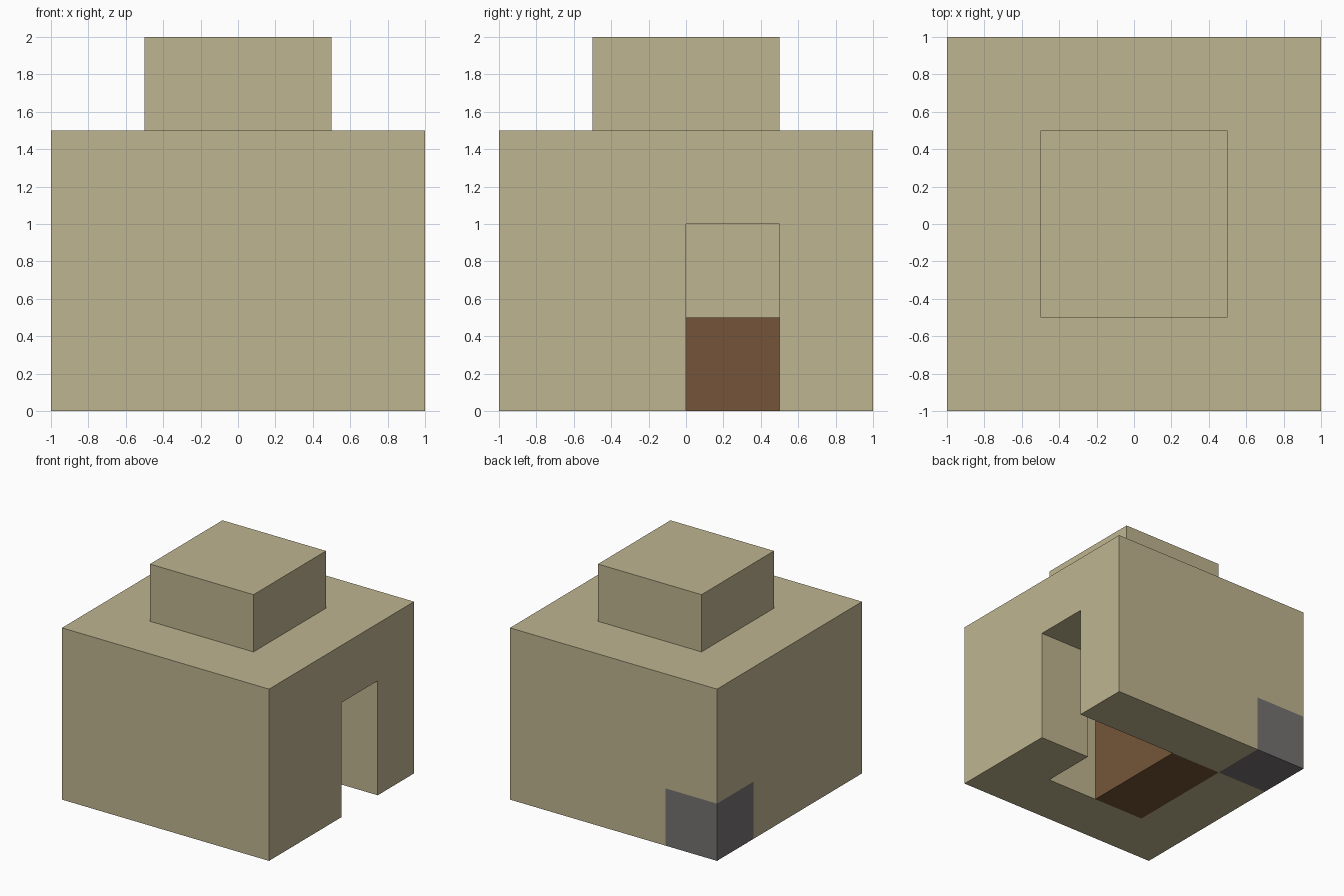
import bpy
import bmesh
from mathutils import Matrix, Vector

default = bpy.data.objects.get("Cube")
if default:
    bpy.data.objects.remove(default, do_unlink=True)


def make_material(name, rgb):
    mat = bpy.data.materials.new(name)
    mat.use_nodes = True
    color = (*rgb, 1.0)
    mat.diffuse_color = color
    mat.node_tree.nodes["Principled BSDF"].inputs["Base Color"].default_value = color
    return mat


def box(name, low, high, mat=None):
    """Axis-aligned box between two opposite corners."""
    low, high = Vector(low), Vector(high)
    bm = bmesh.new()
    bmesh.ops.create_cube(
        bm, size=1,
        matrix=Matrix.Translation((low + high) / 2) @ Matrix.Diagonal((*(high - low), 1)))
    mesh = bpy.data.meshes.new(name)
    bm.to_mesh(mesh)
    bm.free()
    obj = bpy.data.objects.new(name, mesh)
    bpy.context.scene.collection.objects.link(obj)
    if mat:
        mesh.materials.append(mat)
    return obj


def carve(target, name, low, high):
    """Cut a box out of the target and discard the cutter."""
    cutter = box(name, low, high)
    cutter.hide_render = True
    mod = target.modifiers.new(name, "BOOLEAN")
    mod.operation = "DIFFERENCE"
    mod.solver = "EXACT"
    mod.object = cutter
    bpy.context.view_layer.objects.active = target
    bpy.ops.object.modifier_apply(modifier=mod.name)
    bpy.data.objects.remove(cutter, do_unlink=True)


sand = make_material("sand", (0.521, 0.462, 0.279))
wood = make_material("brown wood", (0.178, 0.091, 0.041))
stone = make_material("dark grey stone", (0.181, 0.166, 0.168))

# Thick walls, hollowed out, with a doorway and a gap for the corner stone
walls = box("walls", (-1, -1, 0), (1, 1, 1.5), sand)
carve(walls, "room_cutter", (-0.5, -0.5, -0.2), (0.5, 0.5, 1.7))
carve(walls, "door_cutter", (0.3, 0, -0.2), (1.2, 0.5, 1))
carve(walls, "corner_cutter", (-1.2, 0.5, -0.2), (-0.5, 1.2, 0.5))

# Roof block closing the room
box("roof", (-0.5, -0.5, 1.5), (0.5, 0.5, 2), sand)

# Corner stone at the back
box("corner_stone", (-1, 0.5, 0), (-0.5, 1, 0.5), stone)

# Two wooden steps inside, rising towards the front
for i, name in enumerate(("low_step", "high_step")):
    y = -0.5 * i
    box(name, (-0.5, y, 0), (0, y + 0.5, 0.5 * (i + 1)), wood)
